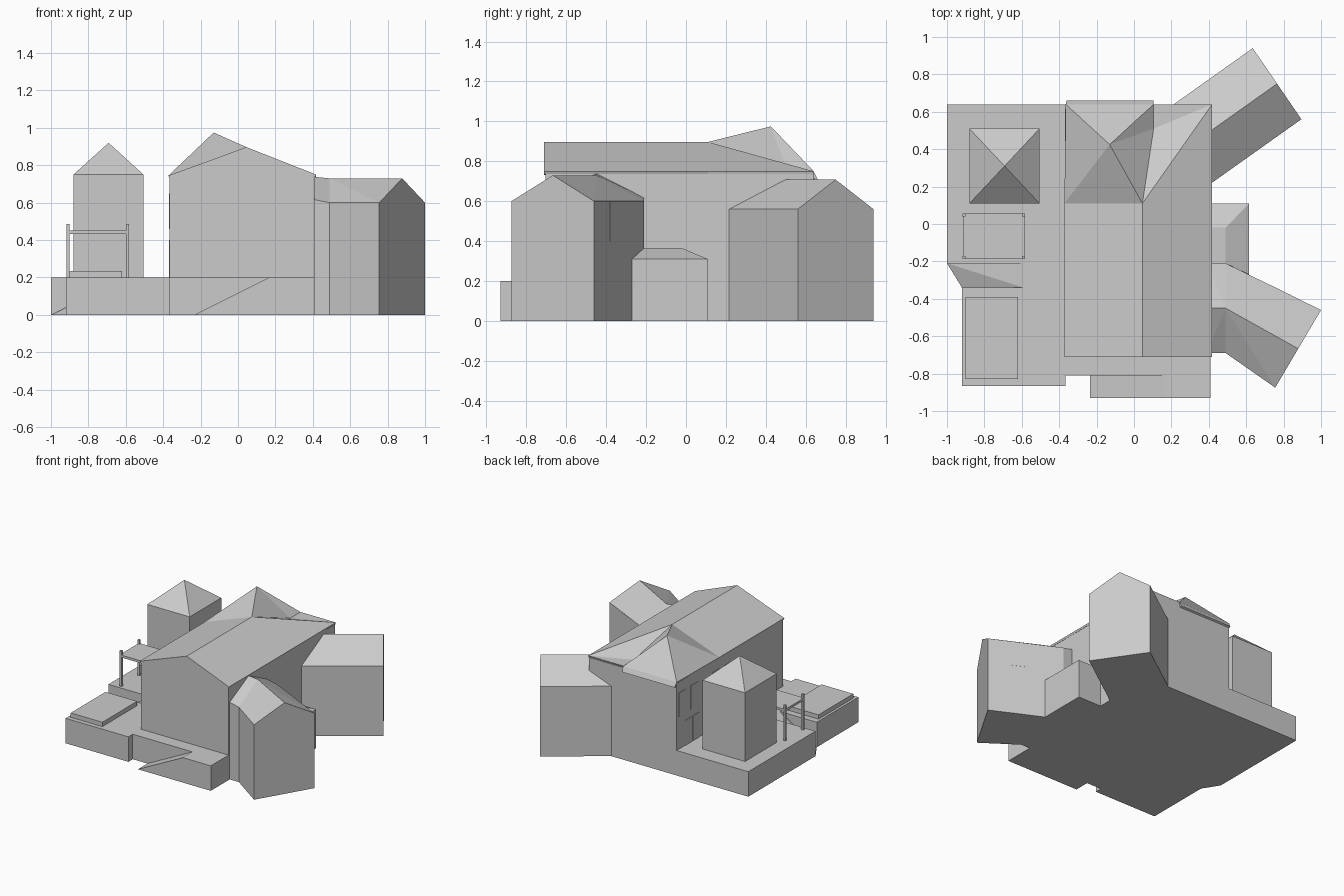
import bpy, bmesh
from mathutils import Vector

old = bpy.data.objects.get("Cube")
if old:
    bpy.data.objects.remove(old, do_unlink=True)

grey = bpy.data.materials.new("light_grey")
grey.use_nodes = True
colour = (0.6, 0.6, 0.6, 1)
grey.diffuse_color = colour
grey.node_tree.nodes["Principled BSDF"].inputs["Base Color"].default_value = colour


def finish(name, bm):
    bmesh.ops.recalc_face_normals(bm, faces=bm.faces)
    mesh = bpy.data.meshes.new(name)
    bm.to_mesh(mesh)
    bm.free()
    mesh.materials.append(grey)
    obj = bpy.data.objects.new(name, mesh)
    bpy.context.scene.collection.objects.link(obj)
    return obj


def prism(name, outline, z0, z1):
    """Extrude a floor outline from z0 up to z1."""
    bm = bmesh.new()
    face = bm.faces.new([bm.verts.new((x, y, z0)) for x, y in outline])
    ext = bmesh.ops.extrude_face_region(bm, geom=[face], use_keep_orig=True)
    for v in ext["geom"]:
        if isinstance(v, bmesh.types.BMVert):
            v.co.z = z1
    return finish(name, bm)


def box(name, x0, x1, y0, y1, z0, z1):
    return prism(name, [(x0, y0), (x1, y0), (x1, y1), (x0, y1)], z0, z1)


def hull(name, points):
    """Convex solid around a few corner points."""
    bm = bmesh.new()
    for p in points:
        bm.verts.new(p)
    bmesh.ops.convex_hull(bm, input=bm.verts[:])
    bmesh.ops.dissolve_limit(bm, angle_limit=0.01, verts=bm.verts[:], edges=bm.edges[:])
    return finish(name, bm)


def gable(name, left, right, eaves, ridges, mids):
    """Pitched block: two cross-sections, each with a left, right and ridge point."""
    pts = []
    for a, b, e, r, m in zip(left, right, eaves, ridges, mids):
        pts += [(*a, 0), (*b, 0), (*a, e), (*b, e), (*m, r)]
    return hull(name, pts)


# Terrace with a notch for the side ramp
prism("terrace", [(-1, 0.64), (-1, -0.21), (-0.59, -0.21), (-0.59, -0.34), (-0.92, -0.34),
                  (-0.92, -0.865), (-0.365, -0.865), (-0.365, -0.81), (0.41, -0.81),
                  (0.41, 0.64)], 0, 0.2)
hull("side_ramp", [(-1, -0.21, 0), (-0.92, -0.34, 0), (-0.59, -0.21, 0), (-0.59, -0.34, 0),
                   (-0.59, -0.21, 0.2), (-0.59, -0.34, 0.2)])
hull("front_ramp", [(x, y, z) for y in (-0.93, -0.81)
                    for x, z in ((-0.235, 0), (0.165, 0.2), (0.41, 0.2), (0.41, 0))])
box("raised_bed", -0.9, -0.62, -0.83, -0.39, 0.2, 0.235)

# Main house walls
hull("house_walls", [(x, y, z) for y in (-0.705, 0.11)
                     for x, z in ((-0.365, 0), (-0.365, 0.735), (0.045, 0.885),
                                  (0.41, 0.737), (0.41, 0))])
box("house_back_walls", -0.365, 0.41, 0.11, 0.64, 0, 0.737)

# Main roof: front gable, sloping back corner and raised rear pyramid
corners = [(-0.372, -0.712, 0.745), (0.045, -0.712, 0.897), (0.418, -0.712, 0.75),
           (0.418, 0.11, 0.75), (0.045, 0.11, 0.897), (-0.372, 0.11, 0.745),
           (0.418, 0.64, 0.75), (0.105, 0.51, 0.75), (0.105, 0.64, 0.75),
           (-0.13, 0.425, 0.975), (-0.365, 0.64, 0.745),
           (-0.36, 0.66, 0.71), (0.105, 0.66, 0.71)]
bm = bmesh.new()
v = [bm.verts.new(c) for c in corners]
for f in ((0, 1, 4, 5), (1, 2, 3, 4), (4, 3, 6), (4, 6, 7), (7, 6, 8), (5, 4, 9),
          (4, 7, 9), (7, 8, 9), (8, 10, 9), (10, 5, 9), (8, 12, 11, 10)):
    bm.faces.new([v[i] for i in f])
bm.normal_update()
roof = finish("house_roof", bm)
if roof.data.polygons[0].normal.z < 0:
    roof.data.flip_normals()
thick = roof.modifiers.new("thickness", "SOLIDIFY")
thick.thickness = 0.015
thick.offset = -1

# Front wing and the short link joining it to the house
gable("front_wing", [(0.49, -0.69), (0.755, -0.875)], [(0.49, -0.21), (1, -0.46)],
      (0.6, 0.6), (0.73, 0.73), [(0.49, -0.45), (0.878, -0.667)])
gable("front_wing_link", [(0.39, -0.69), (0.49, -0.69)], [(0.39, -0.21), (0.49, -0.21)],
      (0.62, 0.6), (0.74, 0.73), [(0.39, -0.45), (0.49, -0.45)])

# Rear wing, running back into the house
a, b = Vector((0.635, 0.94)), Vector((0.895, 0.56))
run = Vector((0.69, 0.49))
gable("rear_wing", [a, a - run], [b, b - run], (0.56, 0.56), (0.708, 0.708),
      [(a + b) / 2, (a + b) / 2 - run])

# Low annex with a hipped top
hull("annex", [(x, y, z) for x in (0.4, 0.615) for y in (-0.27, 0.11) for z in (0, 0.31)]
     + [(x, y, 0.365) for x in (0.4, 0.49) for y in (-0.21, -0.02)])

# Pavilion with a pyramid roof
box("pavilion_walls", -0.88, -0.505, 0.11, 0.51, 0.2, 0.75)
hull("pavilion_roof", [(x, y, 0.75) for x in (-0.88, -0.505) for y in (0.11, 0.51)]
     + [(-0.692, 0.31, 0.92)])

# Pergola
for x in (-0.908, -0.592):
    for y in (-0.18, 0.047):
        box("pergola_post", x - 0.008, x + 0.008, y - 0.008, y + 0.008, 0.2, 0.485)
box("pergola_top", -0.915, -0.585, -0.188, 0.055, 0.433, 0.452)

# Thin window and door panels
for y in (0.57, 0.42, 0.14, -0.02):
    box("side_window", -0.368, -0.364, y - 0.045, y + 0.045, 0.46, 0.65)
for y in (0.49, 0.4):
    box("side_door", -0.368, -0.364, y - 0.04, y + 0.04, 0.2, 0.4)
prism("wing_window", [(0.733, -0.333), (0.835, -0.383), (0.837, -0.379), (0.735, -0.329)],
      0.4, 0.595)
